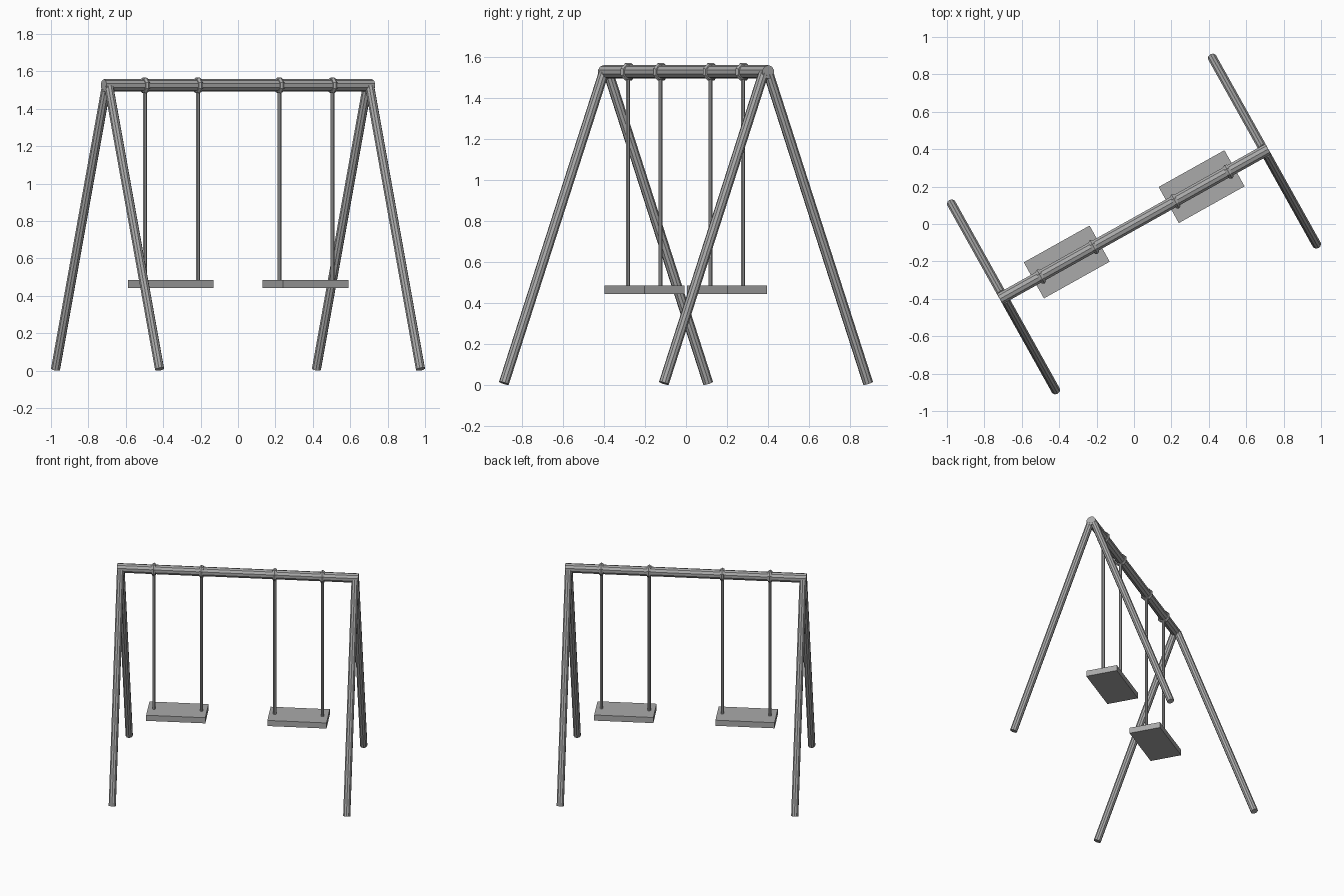
import bpy
import math
from mathutils import Matrix, Vector

if "Cube" in bpy.data.objects:
    bpy.data.objects.remove(bpy.data.objects["Cube"], do_unlink=True)

grey = bpy.data.materials.new("plain_grey")
grey.use_nodes = True
grey.diffuse_color = (0.4, 0.4, 0.4, 1)
grey.node_tree.nodes["Principled BSDF"].inputs["Base Color"].default_value = (0.4, 0.4, 0.4, 1)

# The whole frame is turned about the vertical axis
TURN = Matrix.Rotation(math.radians(29.2), 4, "Z")
BEAM_Z = 1.525


def finish(name, matrix):
    ob = bpy.context.object
    ob.name = ob.data.name = name
    ob.data.materials.append(grey)
    ob.matrix_world = TURN @ matrix
    return ob


def rod(name, start, end, radius, sides):
    a, b = Vector(start), Vector(end)
    bpy.ops.mesh.primitive_cylinder_add(vertices=sides, radius=radius, depth=(b - a).length)
    turn = (b - a).to_track_quat("Z", "Y").to_matrix().to_4x4()
    return finish(name, Matrix.Translation((a + b) / 2) @ turn)


# Top beam
rod("top_beam", (-0.822, 0, BEAM_Z), (0.822, 0, BEAM_Z), 0.033, 10)

for side, label in ((-1, "right"), (1, "left")):
    # Splayed pair of legs at each end
    for way, place in ((-1, "front"), (1, "back")):
        rod(f"{label}_{place}_leg", (side * 0.799, way * 0.57, 0.008),
            (side * 0.799, way * 0.014, 1.518), 0.025, 10)

    # Seat board
    bpy.ops.mesh.primitive_cube_add(size=1)
    finish(f"{label}_seat", Matrix.Translation((side * 0.413, -0.002, 0.463))
           @ Matrix.Diagonal((0.403, 0.221, 0.042, 1)))

    # Hanger rods with rings around the beam
    for offset, place in ((-0.1625, "right"), (0.1625, "left")):
        x = side * 0.412 + offset + 0.002
        rod(f"{label}_seat_{place}_hanger", (x, -0.004, 0.47), (x, -0.004, BEAM_Z), 0.011, 8)
        bpy.ops.mesh.primitive_torus_add(major_segments=8, minor_segments=6,
                                         major_radius=0.031, minor_radius=0.015)
        finish(f"{label}_seat_{place}_ring", Matrix.Translation((x, -0.002, BEAM_Z))
               @ Matrix.Rotation(math.pi / 2, 4, "Y")
               @ Matrix.Rotation(math.pi / 8, 4, "Z"))
